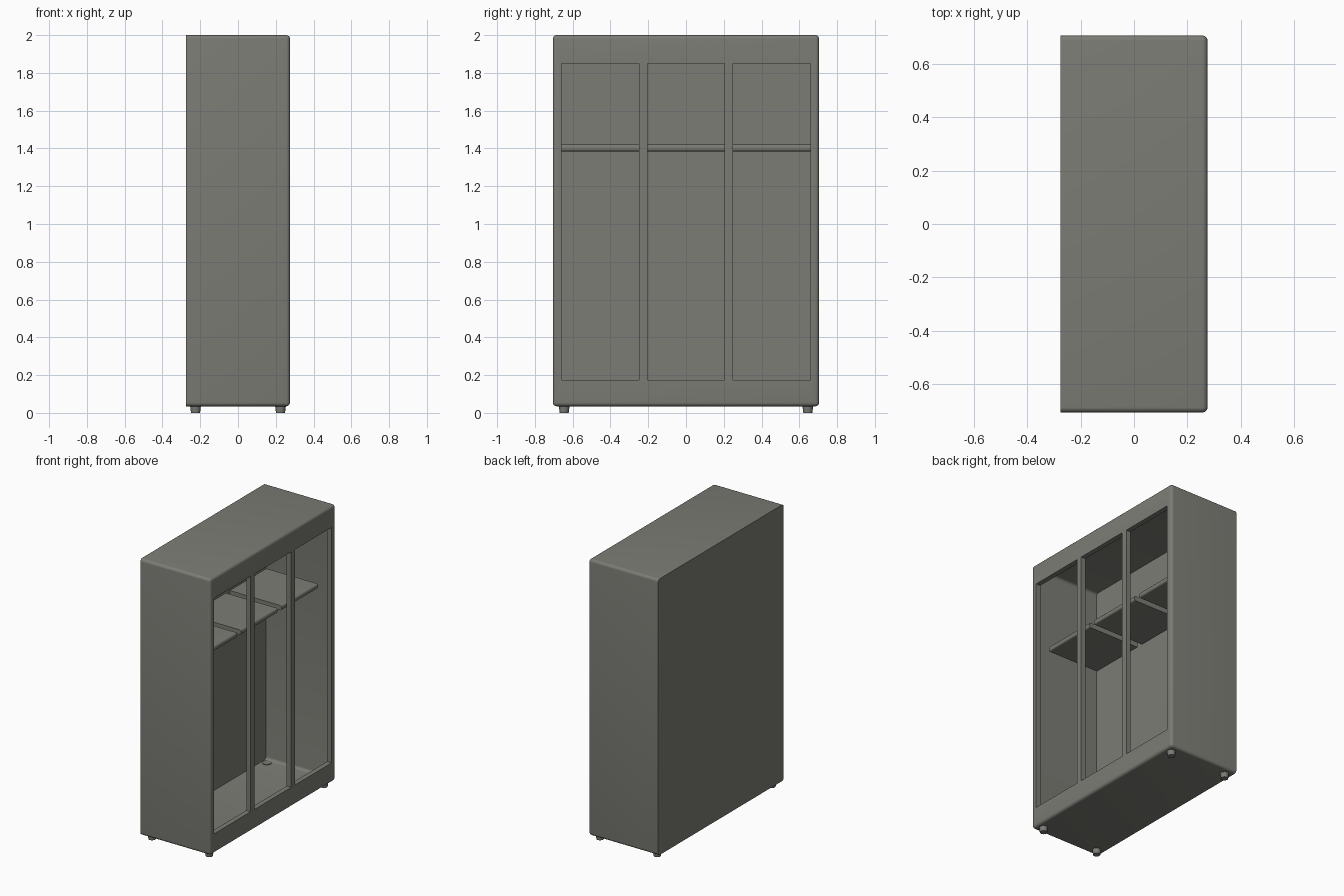
import bpy
import bmesh
from mathutils import Vector

cube = bpy.data.objects.get("Cube")
if cube:
    bpy.data.objects.remove(cube, do_unlink=True)

grey = bpy.data.materials.new("warm grey")
grey.use_nodes = True
colour = (0.2, 0.202, 0.178, 1)
grey.diffuse_color = colour
grey.node_tree.nodes["Principled BSDF"].inputs["Base Color"].default_value = colour


def finish(bm, name):
    mesh = bpy.data.meshes.new(name)
    bm.to_mesh(mesh)
    bm.free()
    mesh.materials.append(grey)
    obj = bpy.data.objects.new(name, mesh)
    bpy.context.collection.objects.link(obj)
    return obj


def activate(obj):
    bpy.ops.object.select_all(action="DESELECT")
    obj.select_set(True)
    bpy.context.view_layer.objects.active = obj


def box(name, low, high, radius=0, rounded=None):
    """Box between two corners; edges chosen by the rule 'rounded' are bevelled."""
    low, high = Vector(low), Vector(high)
    bm = bmesh.new()
    bmesh.ops.create_cube(bm, size=1)
    for v in bm.verts:
        v.co = (low + high) / 2 + v.co * (high - low)
    if rounded:
        edges = [e for e in bm.edges if rounded(e.verts[0].co, e.verts[1].co)]
        bmesh.ops.bevel(bm, geom=edges, offset=radius, segments=5,
                        profile=0.5, affect="EDGES")
    return finish(bm, name)


def along_x(a, b):
    return abs(a.x - b.x) > 0.1


# Cabinet shell: rounded everywhere except around its flat back
cabinet = box("cabinet_body", (-0.275, -0.705, 0.035), (0.275, 0.705, 2), 0.02,
              lambda a, b: max(a.x, b.x) > 0)

# Hollow interior and three tall door openings
bays = [(-0.66, -0.25), (-0.205, 0.205), (0.25, 0.66)]
cutters = [box("cavity_cutter", (-0.265, -0.695, 0.045), (0.24, 0.695, 1.99),
               0.02, along_x)]
for y0, y1 in bays:
    cutters.append(box("opening_cutter", (0.2, y0, 0.175), (0.3, y1, 1.85)))
activate(cabinet)
for cutter in cutters:
    cut = cabinet.modifiers.new("cut", "BOOLEAN")
    cut.operation = "DIFFERENCE"
    cut.solver = "EXACT"
    cut.object = cutter
    bpy.ops.object.modifier_apply(modifier=cut.name)
    bpy.data.objects.remove(cutter, do_unlink=True)
parts = [cabinet]

# One shelf per bay, with a rounded front edge
for side, (y0, y1) in zip(("right", "middle", "left"), bays):
    parts.append(box(side + "_shelf", (-0.24, y0, 1.385), (0.167, y1, 1.42), 0.012,
                     lambda a, b: min(a.x, b.x) > 0 and abs(a.y - b.y) > 0.1))

# Tapered feet that poke slightly through the floor
for depth, x in (("front", 0.225), ("back", -0.225)):
    for side, y in (("right", -0.645), ("left", 0.645)):
        bm = bmesh.new()
        bmesh.ops.create_cone(bm, cap_ends=True, segments=24,
                              radius1=0.024, radius2=0.03, depth=0.05)
        bmesh.ops.translate(bm, verts=bm.verts, vec=(x, y, 0.025))
        parts.append(finish(bm, depth + "_" + side + "_foot"))

for part in parts:
    activate(part)
    bpy.ops.object.shade_smooth_by_angle(angle=0.6)
